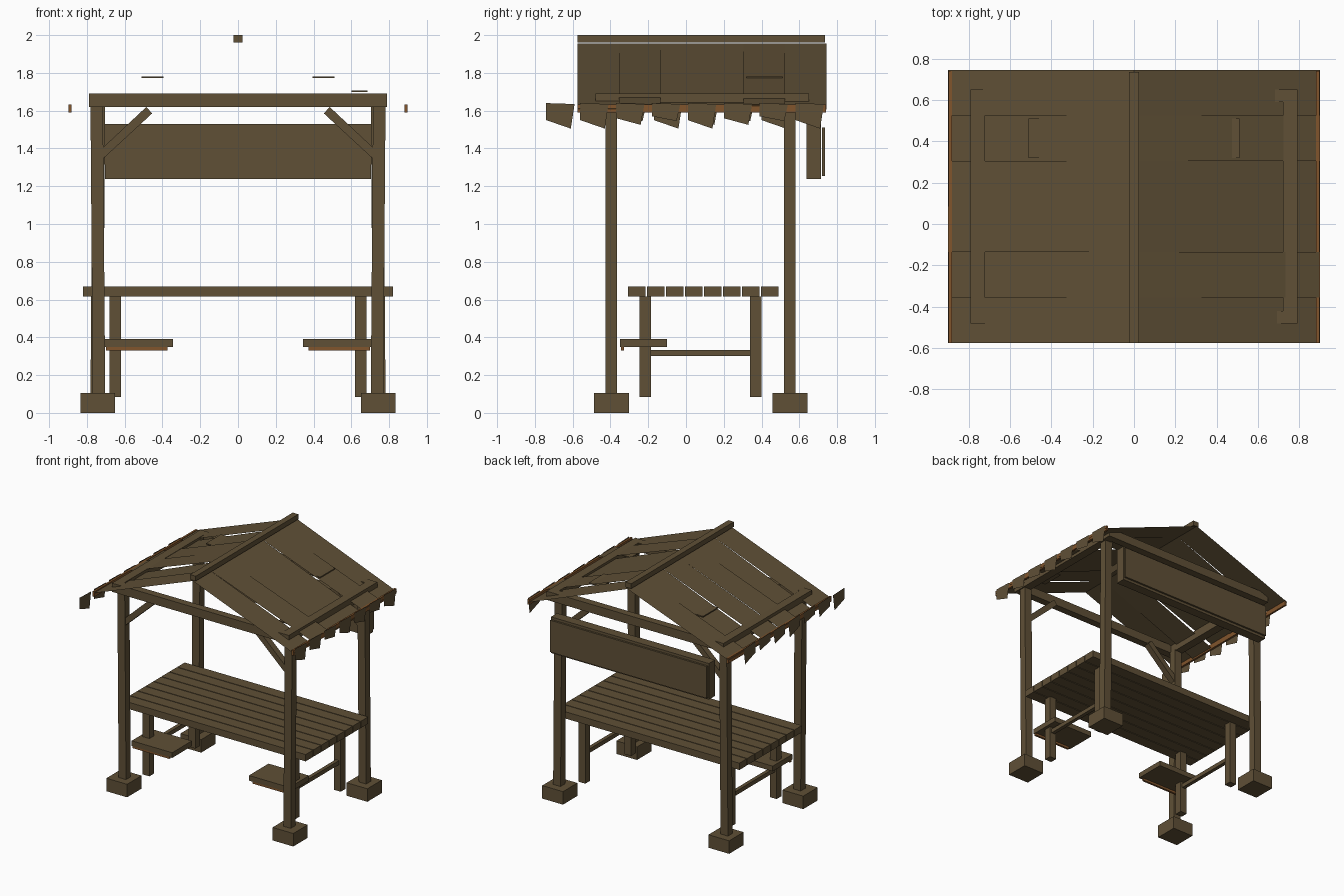
import bpy

cube = bpy.data.objects.get("Cube")
if cube:
    bpy.data.objects.remove(cube, do_unlink=True)


def material(name, rgb):
    m = bpy.data.materials.new(name)
    m.use_nodes = True
    m.diffuse_color = (*rgb, 1)
    m.node_tree.nodes["Principled BSDF"].inputs["Base Color"].default_value = (*rgb, 1)
    return m


WOOD = material("weathered_brown", (0.115, 0.08, 0.037))
RUST = material("orange_brown", (0.22, 0.09, 0.025))


def make(name, verts, faces, mat):
    me = bpy.data.meshes.new(name)
    me.from_pydata(verts, [], faces)
    me.materials.append(mat)
    ob = bpy.data.objects.new(name, me)
    bpy.context.collection.objects.link(ob)
    return ob


BOX_FACES = [(0, 3, 2, 1), (4, 5, 6, 7), (0, 1, 5, 4),
             (1, 2, 6, 5), (2, 3, 7, 6), (3, 0, 4, 7)]


def box(name, x, y, z, mat=WOOD, lean=0):
    """Box from ranges; lean moves the top along x."""
    x, y = sorted(x), sorted(y)
    verts = [(a + k * lean, b, z[k]) for k in (0, 1)
             for a, b in ((x[0], y[0]), (x[1], y[0]), (x[1], y[1]), (x[0], y[1]))]
    return make(name, verts, BOX_FACES, mat)


def prism(name, outline, y0, y1, mat=WOOD):
    """Extrude an x-z outline along y."""
    n = len(outline)
    verts = [(a, y, b) for y in (y0, y1) for a, b in outline]
    faces = [tuple(range(n)), tuple(range(2 * n - 1, n - 1, -1))]
    faces += [(i, i + n, (i + 1) % n + n, (i + 1) % n) for i in range(n)]
    return make(name, verts, faces, mat)


for side, s in (("left", 1), ("right", -1)):
    # Posts, footings and knee braces
    for end, y, lean in (("front", -0.395, 0.012), ("back", 0.55, -0.012)):
        tag = f"{end}_{side}"
        box("footing_" + tag, (s * 0.65, s * 0.835), (y - 0.092, y + 0.092), (0, 0.105))
        mid = s * (0.742 - lean / 2)
        box("post_" + tag, (mid - 0.033, mid + 0.033), (y - 0.03, y + 0.03),
            (0.1, 1.625), lean=s * lean)
        brace = [(0.72, 1.34), (0.72, 1.40), (0.485, 1.62), (0.455, 1.585)]
        prism("brace_" + tag, [(s * a, b) for a, b in brace], y - 0.025, y + 0.025)

    # Side beam, eave strip
    box("side_beam_" + side, (s * 0.72, s * 0.79), (-0.42, 0.59), (1.62, 1.69))
    box("eave_strip_" + side, (s * 0.881, s * 0.897), (-0.575, 0.74), (1.59, 1.632), RUST)

    # Thin roof planks at slightly different pitches
    eaves = (1.61, 1.63, 1.6, 1.6, 1.625, 1.605) if s > 0 else (1.615, 1.595, 1.625, 1.62, 1.6, 1.62)
    for i, z in enumerate(eaves):
        a = -0.575 + 0.22 * i
        make(f"roof_plank_{side}_{i + 1}",
             [(0, a, 1.955), (s * 0.9, a, z), (s * 0.9, a + 0.22, z), (0, a + 0.22, 1.955)],
             [(0, 1, 2, 3)[::s]], WOOD)

    # Ragged hanging shingles along the eave
    start = -0.56 if s > 0 else -0.74
    for i in range(7):
        a = start + 0.19 * i
        drop = 0.02 * (i % 3)
        make(f"eave_shingle_{side}_{i + 1}",
             [(s * 0.9, a, 1.64), (s * 0.9, a, 1.55 + drop / 2),
              (s * 0.9, a + 0.13, 1.505 + drop), (s * 0.9, a + 0.15, 1.635)],
             [(0, 1, 2, 3)[::s]], WOOD)

    # Loose roof patch
    box("roof_patch_" + side, (s * 0.395, s * 0.51), (0.32, 0.51), (1.772, 1.781))

    # Table legs and stretcher
    for end, y in (("front", -0.215), ("back", 0.37)):
        box(f"table_leg_{end}_{side}", (s * 0.62, s * 0.68), (y - 0.03, y + 0.03), (0.085, 0.615))
    box("stretcher_" + side, (s * 0.635, s * 0.665), (-0.185, 0.34), (0.3, 0.333))

    # Low seat with rail
    box("seat_" + side, (s * 0.343, s * 0.705), (-0.35, -0.1), (0.348, 0.39))
    box("seat_rail_" + side, (s * 0.372, s * 0.7), (-0.345, -0.328), (0.33, 0.35), RUST)

# Cross beams and ridge
box("front_beam", (-0.79, 0.79), (-0.48, -0.42), (1.62, 1.69))
box("back_beam", (-0.79, 0.79), (0.59, 0.65), (1.62, 1.69))
box("ridge_beam", (-0.025, 0.025), (-0.575, 0.735), (1.96, 2.0))
box("small_roof_patch", (0.6, 0.685), (-0.34, -0.155), (1.698, 1.706))

# Table top slats
for i in range(8):
    a = -0.308 + 0.1006 * i
    box(f"table_slat_{i + 1}", (-0.82, 0.82), (a, a + 0.094), (0.615, 0.67))

# Rear board with facing panel
box("back_board", (-0.705, 0.705), (0.637, 0.715), (1.238, 1.53))
box("back_board_facing", (-0.7, 0.7), (0.72, 0.735), (1.255, 1.512))
